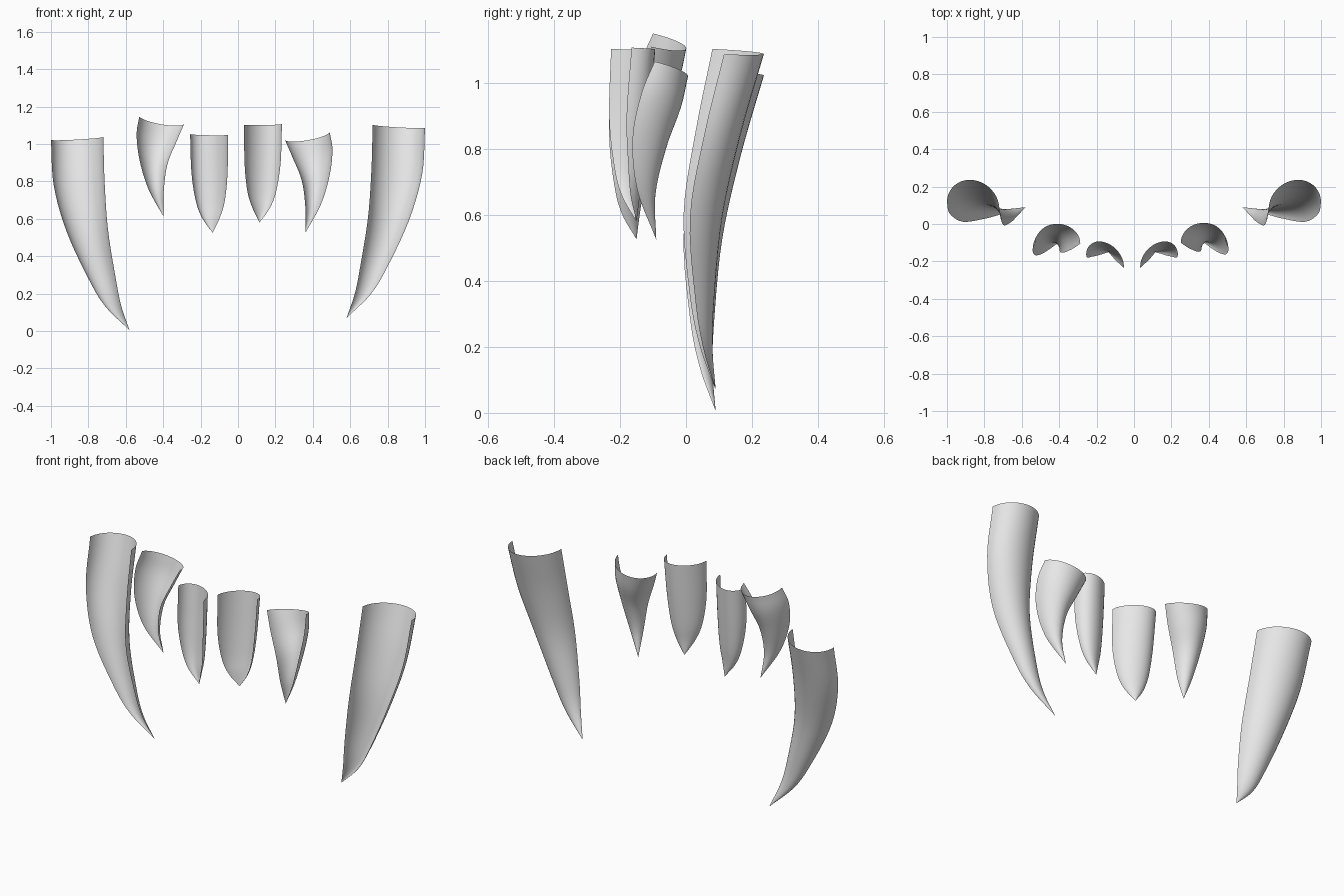
import bpy, bmesh, math
from mathutils import Vector

cube = bpy.data.objects.get("Cube")
if cube:
    bpy.data.objects.remove(cube, do_unlink=True)

ivory = bpy.data.materials.new("tooth_grey")
ivory.use_nodes = True
grey = (0.8, 0.8, 0.8, 1)
ivory.diffuse_color = grey
ivory.node_tree.nodes["Principled BSDF"].inputs["Base Color"].default_value = grey

ARC_STEPS = 20
ROWS_PER_SPAN = 5


def smooth_rows(rows):
    """Catmull-Rom interpolation through the section rows."""
    rows = [Vector(r) for r in rows]
    pts = [rows[0] * 2 - rows[1]] + rows + [rows[-1] * 2 - rows[-2]]
    result = []
    for a, b, c, d in zip(pts, pts[1:], pts[2:], pts[3:]):
        for i in range(ROWS_PER_SPAN):
            t = i / ROWS_PER_SPAN
            result.append(b + (c - a) * (t / 2)
                          + (a * 2 - b * 5 + c * 4 - d) * (t * t / 2)
                          + (b * 3 - a - c * 3 + d) * (t ** 3 / 2))
    return result + [rows[-1]]


def tooth(name, rows, tilt, sag, side=1, shift=(0, 0, 0)):
    """Open half-round shell, bulging to the back and tapering to a tip.
    Row: height, inner x, outer x, inner y, outer y, back y."""
    bm = bmesh.new()
    sections = smooth_rows(rows)
    top_width = sections[0][2] - sections[0][1]
    grid = []
    for z, ax, bx, ay, by, back in sections[:-1]:
        size = (bx - ax) / top_width
        depth = back - (ay + by) / 2
        ring = []
        for i in range(ARC_STEPS + 1):
            angle = math.pi * i / ARC_STEPS
            u, v = -math.cos(angle), math.sin(angle)
            x = (ax + bx) / 2 + u * (bx - ax) / 2 + shift[0]
            y = (ay + by) / 2 + u * (by - ay) / 2 + v * depth + shift[1]
            height = z + (u * tilt + v * sag) * size + shift[2]
            ring.append(bm.verts.new((side * x, y, height)))
        grid.append(ring)
    z, x, _, y, _, _ = sections[-1]
    tip = bm.verts.new((side * (x + shift[0]), y + shift[1], z + shift[2]))
    for upper, lower in zip(grid, grid[1:]):
        for i in range(ARC_STEPS):
            bm.faces.new((upper[i], upper[i + 1], lower[i + 1], lower[i]))
    for i in range(ARC_STEPS):
        bm.faces.new((grid[-1][i], grid[-1][i + 1], tip))
    # Convex side is the outside
    if side < 0:
        bmesh.ops.reverse_faces(bm, faces=bm.faces[:])
    for face in bm.faces:
        face.smooth = True
    mesh = bpy.data.meshes.new(name)
    bm.to_mesh(mesh)
    bm.free()
    mesh.materials.append(ivory)
    obj = bpy.data.objects.new(name, mesh)
    bpy.context.collection.objects.link(obj)


# Long outer fangs
fang = [(1.095, .72, 1.0, .08, .115, .235),
        (.85, .713, .985, .03, .055, .165),
        (.6, .695, .915, -.007, .012, .11),
        (.35, .655, .80, .012, .028, .085),
        (.2, .625, .71, .042, .052, .08),
        (.07, .58, .58, .09, .09, .09)]

# Curved middle teeth
canine = [(1.045, .25, .49, -.1, -.095, .006),
          (.95, .29, .505, -.127, -.135, -.015),
          (.82, .34, .49, -.148, -.162, -.06),
          (.67, .36, .443, -.138, -.148, -.093),
          (.525, .36, .36, -.09, -.09, -.09)]

# Small front teeth
incisor = [(1.105, .033, .235, -.227, -.165, -.098),
           (.9, .035, .228, -.233, -.18, -.115),
           (.75, .05, .205, -.218, -.175, -.13),
           (.66, .077, .172, -.195, -.168, -.142),
           (.58, .115, .115, -.15, -.15, -.15)]

for label, rows, tilt, sag, shift in (
        ("fang", fang, -.008, -.006, (0, 0, -.065)),
        ("canine", canine, .02, -.025, (.037, -.005, .085)),
        ("incisor", incisor, .002, -.004, (.021, 0, -.054))):
    tooth("left_" + label, rows, tilt, sag)
    tooth("right_" + label, rows, tilt, sag, -1, shift)
